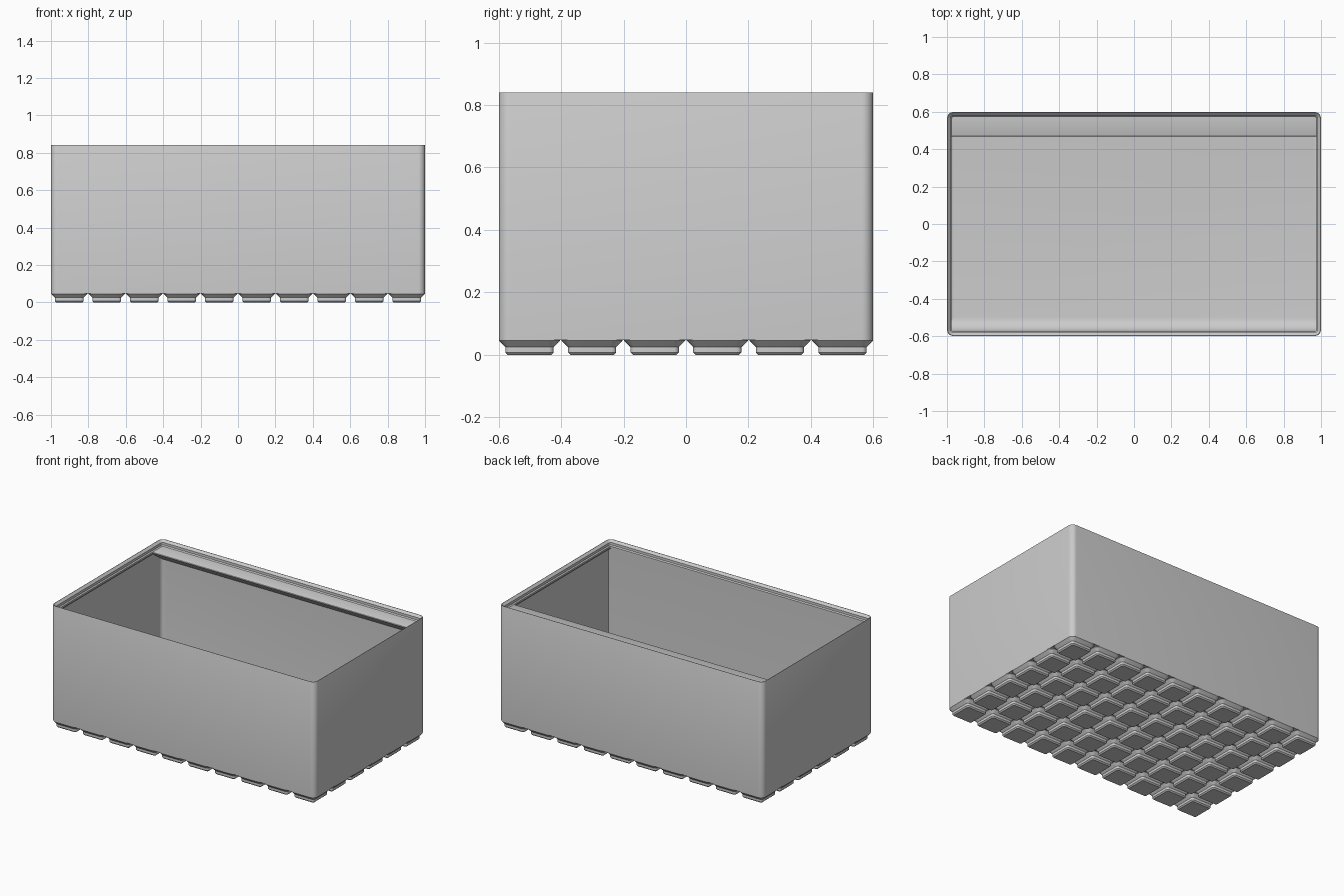
import bpy, bmesh, math

cube = bpy.data.objects.get("Cube")
if cube:
    bpy.data.objects.remove(cube, do_unlink=True)

S = 2 / 209.5            # millimetres to scene units
W, D = 209.5, 125.5      # outer size
PITCH, NX, NY = 21, 10, 6
FLOOR, RIM, TOP = 7.2, 84, 88
WALL, LIP, FILLET, SCOOP = 0.95, 2.6, 2.8, 8

grey = bpy.data.materials.new("light grey plastic")
grey.use_nodes = True
colour = (0.6, 0.6, 0.6, 1)
grey.diffuse_color = colour
grey.node_tree.nodes["Principled BSDF"].inputs["Base Color"].default_value = colour


def finish(bm, name):
    bmesh.ops.scale(bm, vec=(S, S, S), verts=bm.verts)
    bmesh.ops.recalc_face_normals(bm, faces=bm.faces)
    mesh = bpy.data.meshes.new(name)
    bm.to_mesh(mesh)
    bm.free()
    obj = bpy.data.objects.new(name, mesh)
    bpy.context.collection.objects.link(obj)
    mesh.materials.append(grey)
    bpy.ops.object.select_all(action='DESELECT')
    obj.select_set(True)
    bpy.context.view_layer.objects.active = obj
    bpy.ops.object.shade_smooth_by_angle(angle=math.radians(30))
    return obj


def ring(bm, w, d, inset, z, radius, steps=8, cx=0, cy=0):
    """Rounded rectangle of vertices at height z."""
    verts = []
    hx, hy = w / 2 - inset - radius, d / 2 - inset - radius
    for q, (sx, sy) in enumerate([(1, 1), (-1, 1), (-1, -1), (1, -1)]):
        for i in range(steps + 1):
            a = (q + i / steps) * math.pi / 2
            verts.append(bm.verts.new((cx + sx * hx + radius * math.cos(a),
                                       cy + sy * hy + radius * math.sin(a), z)))
    return verts


def loft(bm, rings):
    for a, b in zip(rings, rings[1:]):
        n = len(a)
        for i in range(n):
            j = (i + 1) % n
            bm.faces.new((a[i], a[j], b[j], b[i]))


def prism(name, profile):
    """Extrude a (y, z) profile across the inside width."""
    bm = bmesh.new()
    x = W / 2 - 0.97
    ends = [[bm.verts.new((sx, y, z)) for y, z in profile] for sx in (-x, x)]
    loft(bm, ends)
    for e in ends:
        bm.faces.new(e)
    return finish(bm, name)


# Bin shell: outer wall, stepped stacking lip, inner wall, rounded floor edge
section = [(0, 5), (0, TOP - 0.25), (0.1, TOP), (0.35, TOP), (1.9, TOP - 1.55),
           (1.9, RIM + 0.7), (LIP, RIM), (LIP, RIM - 1.2),
           (WALL, RIM - 1.2 - (LIP - WALL))]
for i in range(7):
    a = i / 6 * math.pi / 2
    section.append((WALL + FILLET * (1 - math.cos(a)),
                    FLOOR + FILLET * (1 - math.sin(a))))
bm = bmesh.new()
rings = [ring(bm, W, D, inset, z, max(3.75 - inset, 0.05)) for inset, z in section]
loft(bm, rings)
bm.faces.new(rings[0])
bm.faces.new(rings[-1])
finish(bm, "bin_shell")

# Grid of stepped feet
bm = bmesh.new()
for ix in range(NX):
    for iy in range(NY):
        cx, cy = (ix - (NX - 1) / 2) * PITCH, (iy - (NY - 1) / 2) * PITCH
        foot = [ring(bm, PITCH, PITCH, inset, z, 4 - inset, 4, cx, cy)
                for inset, z in [(0.25, 5), (0.25, 4.75), (2.4, 2.6), (2.4, 0.8), (3.2, 0)]]
        loft(bm, foot)
        bm.faces.new(foot[-1])
finish(bm, "feet")

# Curved scoop along the inside of the front wall
front = -D / 2
profile = [(front + 1.3, FLOOR - 1), (front + 1.3, RIM - 1.2), (front + LIP, RIM - 1.2)]
for i in range(13):
    a = i / 12 * math.pi / 2
    profile.append((front + LIP + SCOOP * (1 - math.cos(a)),
                    FLOOR + SCOOP * (1 - math.sin(a))))
profile.append((front + LIP + SCOOP, FLOOR - 1))
prism("front_scoop", profile)

# Label shelf along the back wall, with a rounded tip and sloped underside
back = D / 2
tip = [(13.2, 0), (13.6, 0.2), (13.8, 0.6), (13.6, 1.05)]
drop = 1.05 + 12.3 * math.tan(math.radians(36))
shelf = [(1.3, 0)] + tip + [(1.3, drop)]
prism("label_shelf", [(back - d, RIM - h) for d, h in shelf])
